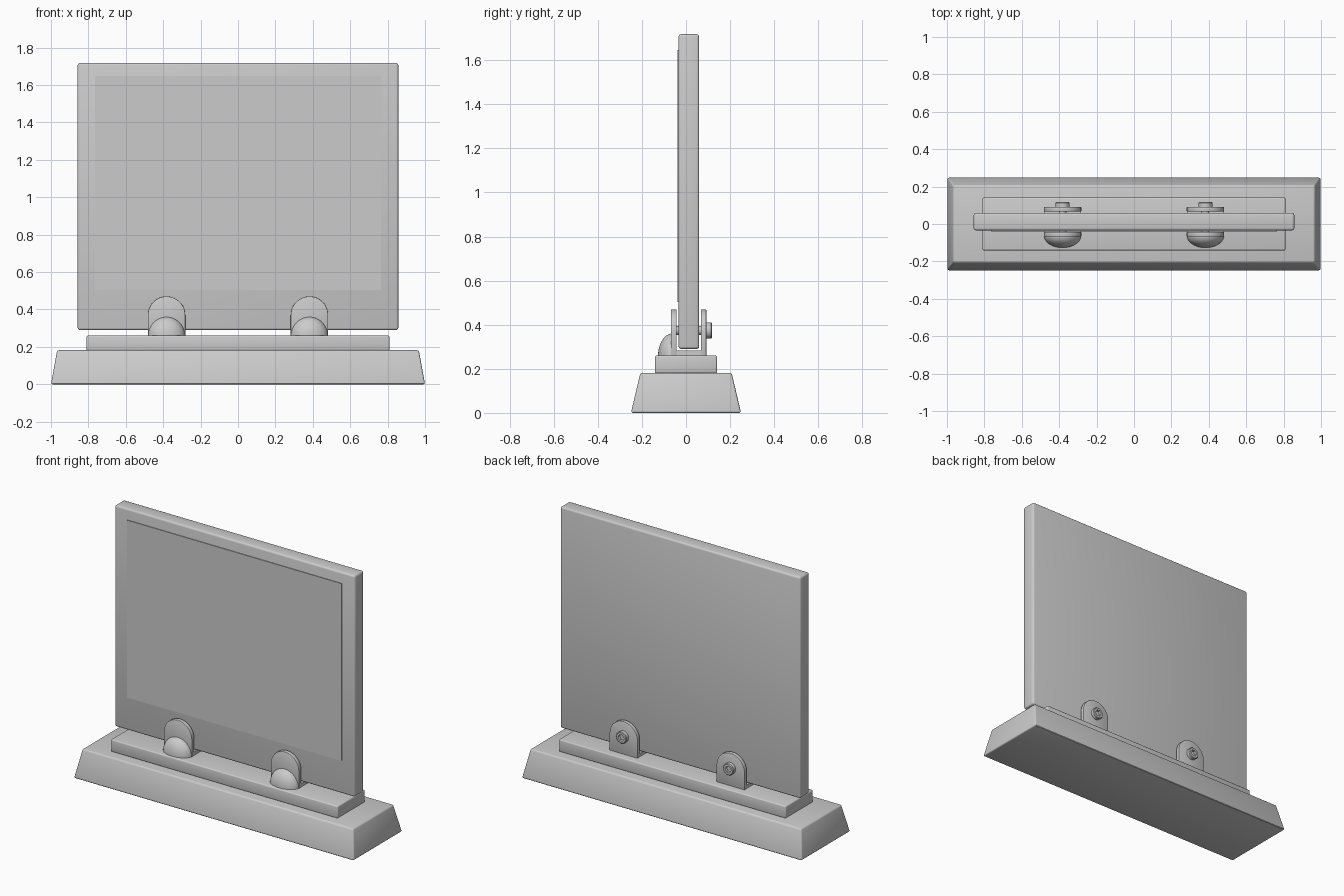
import bpy, bmesh, math

if "Cube" in bpy.data.objects:
    bpy.data.objects.remove(bpy.data.objects["Cube"])


def finish(name, bm, bevel=0.0, segments=3):
    bmesh.ops.recalc_face_normals(bm, faces=bm.faces[:])
    mesh = bpy.data.meshes.new(name)
    bm.to_mesh(mesh)
    bm.free()
    obj = bpy.data.objects.new(name, mesh)
    bpy.context.collection.objects.link(obj)
    bpy.ops.object.select_all(action='DESELECT')
    obj.select_set(True)
    bpy.context.view_layer.objects.active = obj
    if bevel:
        mod = obj.modifiers.new("soft_edges", 'BEVEL')
        mod.width = bevel
        mod.segments = segments
        mod.limit_method = 'ANGLE'
        mod.angle_limit = math.radians(35)
        bpy.ops.object.modifier_apply(modifier=mod.name)
    bpy.ops.object.shade_smooth_by_angle(angle=math.radians(35))
    return obj


def box(name, x, y, z, bevel=0.0, taper=(0, 0)):
    """Box between the given (low, high) ranges; taper pulls the top in."""
    bm = bmesh.new()
    bmesh.ops.create_cube(bm, size=1)
    for v in bm.verts:
        top = v.co.z > 0
        sx, sy = math.copysign(1, v.co.x), math.copysign(1, v.co.y)
        v.co.x = x[sx > 0] - (sx * taper[0] if top else 0)
        v.co.y = y[sy > 0] - (sy * taper[1] if top else 0)
        v.co.z = z[top]
    return finish(name, bm, bevel)


def rings(name, loops):
    """Skin a stack of equal-length point loops and cap both ends."""
    bm = bmesh.new()
    vs = [[bm.verts.new(p) for p in loop] for loop in loops]
    n = len(vs[0])
    for a, b in zip(vs, vs[1:]):
        for i in range(n):
            j = (i + 1) % n
            bm.faces.new((a[i], a[j], b[j], b[i]))
    bm.faces.new(vs[0])
    bm.faces.new(vs[-1])
    return bm


def arch_plate(name, cx, y0, y1, z0, zc, r):
    pts = [(cx + r, z0)]
    pts += [(cx + r * math.cos(math.pi * i / 24), zc + r * math.sin(math.pi * i / 24))
            for i in range(25)]
    pts.append((cx - r, z0))
    return finish(name, rings(name, [[(x, y, z) for x, z in pts] for y in (y0, y1)]), 0.003, 2)


def socket_bolt(name, cx, cz):
    n = 36

    def loop(y, r, hexagon=False):
        out = []
        for i in range(n):
            a = math.tau * i / n
            k = r
            if hexagon:
                k = r * math.cos(math.pi / 6) / math.cos(a % (math.pi / 3) - math.pi / 6)
            out.append((cx + k * math.cos(a), y, cz + k * math.sin(a)))
        return out
    loops = [loop(0.08, 0.037), loop(0.113, 0.037), loop(0.117, 0.033),
             loop(0.117, 0.022, True), loop(0.099, 0.022, True)]
    return finish(name, rings(name, loops))


def quarter_dome(name, cx, cy, cz, rx, ry, rz):
    bm = bmesh.new()
    bmesh.ops.create_uvsphere(bm, u_segments=48, v_segments=24, radius=1)
    # keep only the front upper quarter and close the cuts
    for normal in ((0, 1, 0), (0, 0, -1)):
        geom = bm.verts[:] + bm.edges[:] + bm.faces[:]
        bmesh.ops.bisect_plane(bm, geom=geom, dist=1e-5, plane_co=(0, 0, 0),
                               plane_no=normal, clear_outer=True)
        bmesh.ops.holes_fill(bm, edges=[e for e in bm.edges if e.is_boundary])
    for v in bm.verts:
        v.co = (cx + v.co.x * rx, cy + v.co.y * ry, cz + v.co.z * rz)
    return finish(name, bm)


# Tapered foot and raised rail
box("base", (-1, 1), (-0.25, 0.25), (0, 0.182), 0.01, taper=(0.033, 0.043))
box("rail", (-0.81, 0.81), (-0.141, 0.141), (0.18, 0.26), 0.008)

# Upright panel with thin display sheet on its front
box("panel", (-0.857, 0.857), (-0.034, 0.06), (0.29, 1.718), 0.012)
box("display_sheet", (-0.765, 0.765), (-0.039, -0.02), (0.503, 1.647))

# Two clamps: front and back plates, bridge, front gusset and bolt
for side, cx in (("left", -0.382), ("right", 0.382)):
    arch_plate(f"{side}_clamp_front", cx, -0.068, -0.042, 0.255, 0.37, 0.1)
    arch_plate(f"{side}_clamp_back", cx, 0.067, 0.092, 0.255, 0.37, 0.1)
    box(f"{side}_clamp_bridge", (cx - 0.099, cx + 0.099), (-0.06, 0.085), (0.255, 0.282))
    quarter_dome(f"{side}_clamp_gusset", cx, -0.062, 0.258, 0.099, 0.065, 0.102)
    socket_bolt(f"{side}_clamp_bolt", cx, 0.374)
    # Pin joining the plates through the panel
    pin = [[(cx + 0.02 * math.cos(math.tau * i / 24), y, 0.374 + 0.02 * math.sin(math.tau * i / 24))
            for i in range(24)] for y in (-0.055, 0.085)]
    finish(f"{side}_clamp_pin", rings("pin", pin))
